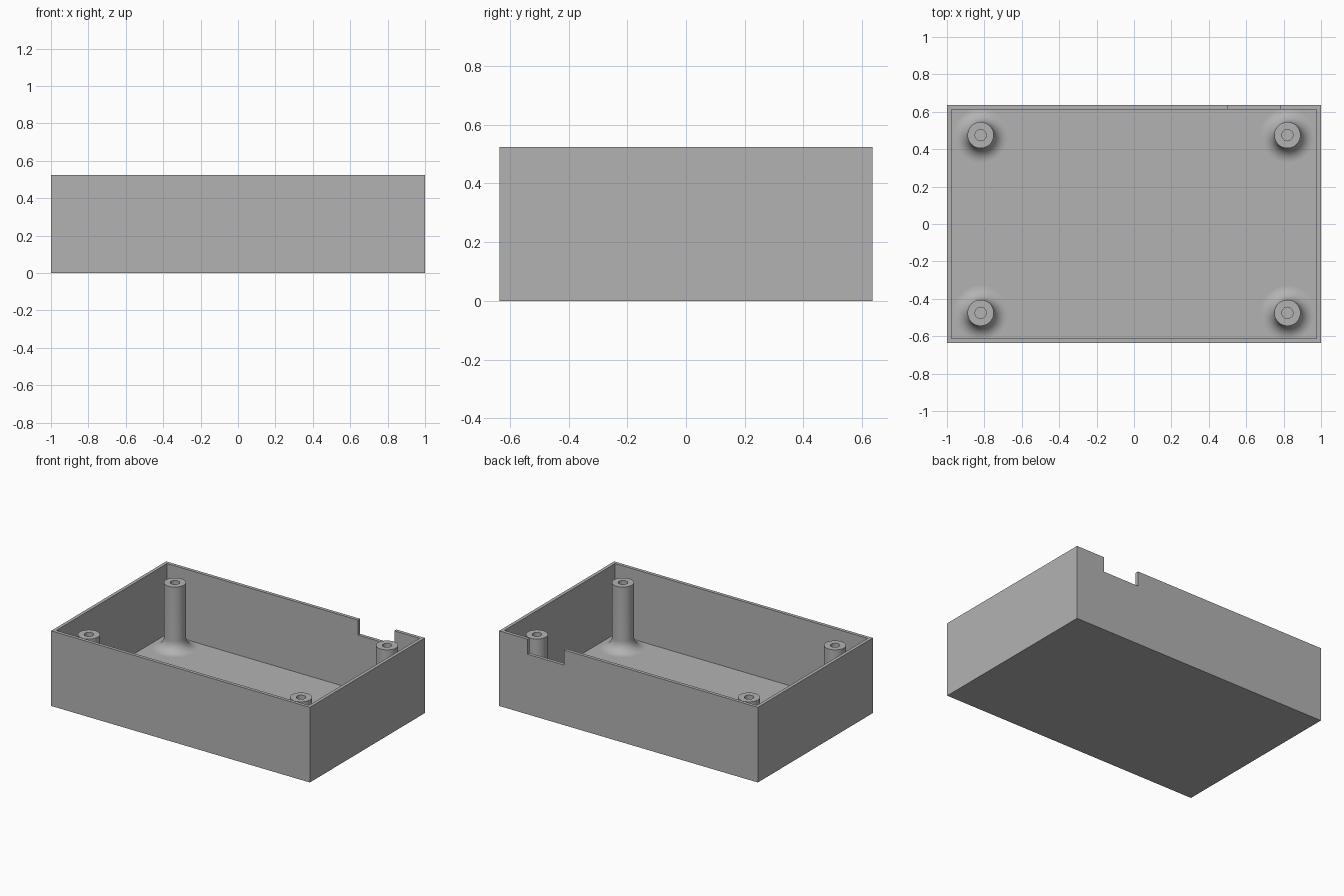
import bpy
import bmesh
from math import sin, cos, pi, radians
from mathutils import Matrix, Vector

cube = bpy.data.objects.get("Cube")
if cube:
    bpy.data.objects.remove(cube, do_unlink=True)

W, D, H = 2.0, 1.27, 0.525      # outer size
WALL = 0.033                    # wall and floor thickness
POST_X, POST_Y, POST_TOP = 0.82, 0.475, 0.487
POST_R, HOLE_R, FILLET = 0.07, 0.03, 0.075

GREY = (0.45, 0.45, 0.45, 1.0)
grey = bpy.data.materials.new("grey_plastic")
grey.use_nodes = True
grey.diffuse_color = GREY
grey.node_tree.nodes["Principled BSDF"].inputs["Base Color"].default_value = GREY


def add_object(name, bm):
    bmesh.ops.recalc_face_normals(bm, faces=bm.faces)
    mesh = bpy.data.meshes.new(name)
    bm.to_mesh(mesh)
    bm.free()
    mesh.materials.append(grey)
    obj = bpy.data.objects.new(name, mesh)
    bpy.context.collection.objects.link(obj)
    return obj


def box(size, centre):
    bm = bmesh.new()
    bmesh.ops.create_cube(bm, size=1, matrix=Matrix.Translation(centre) @ Matrix.Diagonal((*size, 1)))
    return bm


def select_only(obj):
    bpy.ops.object.select_all(action='DESELECT')
    obj.select_set(True)
    bpy.context.view_layer.objects.active = obj


# Open tray: inset the top face and push it down to the floor
bm = box((W, D, H), (0, 0, H / 2))
top = max(bm.faces, key=lambda f: f.calc_center_median().z)
bmesh.ops.inset_region(bm, faces=[top], thickness=WALL)
pocket = bmesh.ops.extrude_face_region(bm, geom=[top])["geom"]
floor_verts = [g for g in pocket if isinstance(g, bmesh.types.BMVert)]
bmesh.ops.translate(bm, verts=floor_verts, vec=Vector((0, 0, WALL - H)))
if top.is_valid:
    bmesh.ops.delete(bm, geom=[top], context='FACES_ONLY')
tray = add_object("tray", bm)

# Cable notch in the back wall
cutter = add_object("notch_cutter", box((0.28, 0.1, 0.21), (0.64, D / 2 - WALL / 2, H)))
cutter.hide_render = True
cut = tray.modifiers.new("notch", 'BOOLEAN')
cut.operation = 'DIFFERENCE'
cut.solver = 'EXACT'
cut.object = cutter
select_only(tray)
bpy.ops.object.modifier_apply(modifier=cut.name)
bpy.data.objects.remove(cutter, do_unlink=True)


# Screw post: turned profile with a flared foot and a blind hole
def screw_post(name, x, y):
    profile = []
    for i in range(13):
        a = i / 12 * pi / 2
        profile.append((POST_R + FILLET * (1 - sin(a)), WALL + FILLET * (1 - cos(a))))
    profile += [(POST_R, POST_TOP), (HOLE_R, POST_TOP), (HOLE_R, WALL), (0, WALL)]
    bm = bmesh.new()
    verts = [bm.verts.new((r, 0, z)) for r, z in profile]
    edges = [bm.edges.new(pair) for pair in zip(verts, verts[1:])]
    bmesh.ops.spin(bm, geom=verts + edges, cent=(0, 0, 0), axis=(0, 0, 1),
                   angle=2 * pi, steps=48, use_merge=True)
    bmesh.ops.remove_doubles(bm, verts=bm.verts, dist=0.0001)
    post = add_object(name, bm)
    post.location = (x, y, 0)
    select_only(post)
    bpy.ops.object.shade_smooth_by_angle(angle=radians(30))


for row, sy in (("front", -1), ("back", 1)):
    for side, sx in (("right", -1), ("left", 1)):
        screw_post(f"{row}_{side}_screw_post", sx * POST_X, sy * POST_Y)
